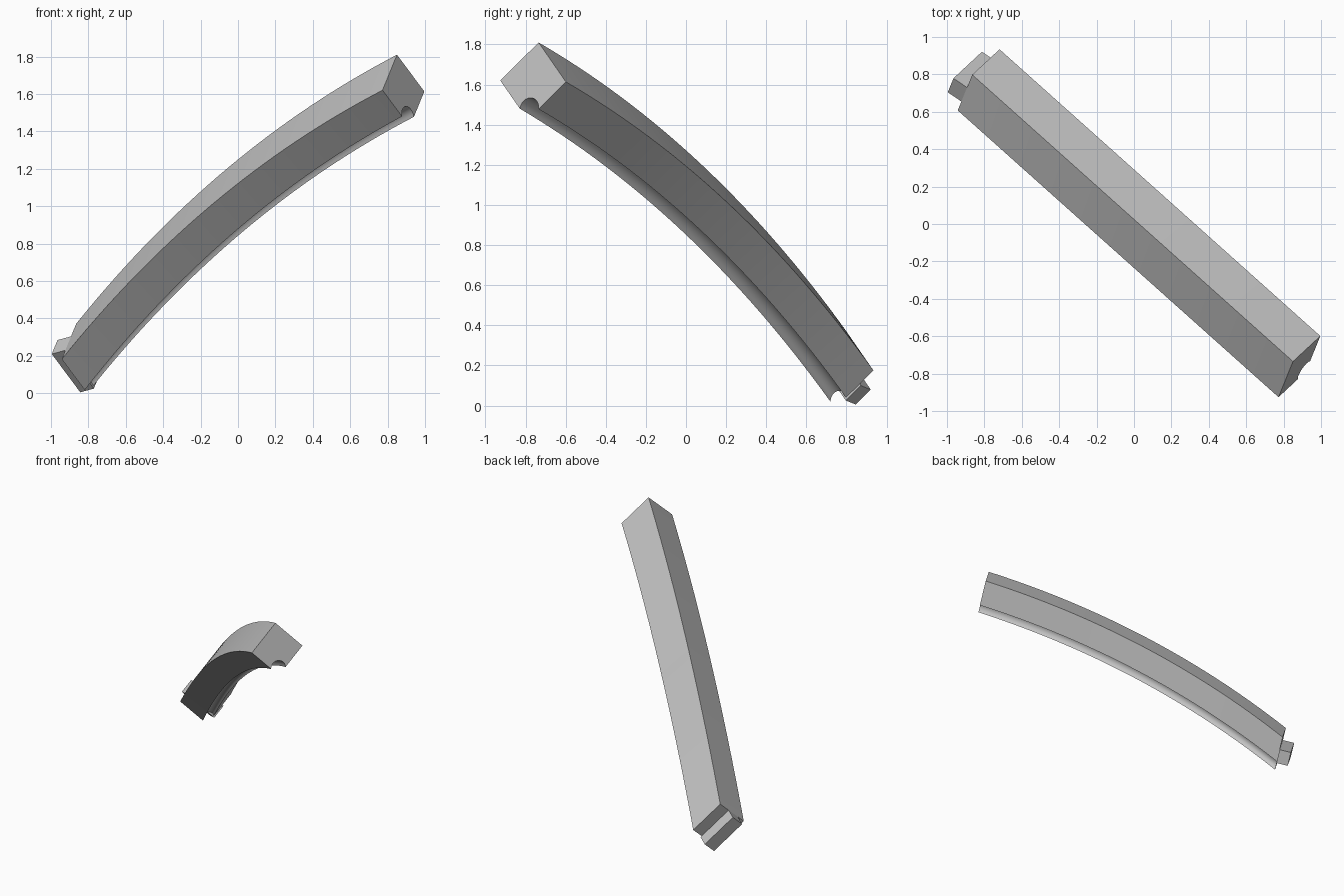
import bpy, bmesh, math
from mathutils import Vector

cube = bpy.data.objects.get("Cube")
if cube:
    bpy.data.objects.remove(cube, do_unlink=True)

grey = bpy.data.materials.new("plain_grey")
grey.use_nodes = True
GREY = (0.54, 0.54, 0.54, 1)
grey.diffuse_color = GREY
grey.node_tree.nodes["Principled BSDF"].inputs["Base Color"].default_value = GREY

# Section axes and the two ends of the top edge
U = Vector((0.518, 0.482, -0.696)).normalized()
V = Vector((-0.28, -0.685, -0.672)).normalized()
V = (V - U * V.dot(U)).normalized()
N = U.cross(V)
LOW = Vector((-0.865, 0.798, 0.372))
HIGH = Vector((0.85, -0.735, 1.81))
SIDE, SAG, STEPS, ARC = 0.28, 0.13, 32, 12


def path(t):
    """Gentle upward bow between the two ends."""
    chord = HIGH - LOW
    d = chord.normalized()
    up = (Vector((0, 0, 1)) - d * d.z).normalized()
    return LOW + chord * t + up * (4 * SAG * t * (1 - t))


def section(t):
    """Square section with a round groove replacing one corner."""
    a = Vector((SIDE, 0.2))
    b = Vector((0.235 - 0.035 * t, SIDE))
    mid, half = (a + b) / 2, (a - b) / 2
    inward = Vector((-half.y, half.x)).normalized()
    if inward.x > 0:
        inward = -inward
    pts = [Vector((0, 0)), Vector((SIDE, 0))]
    for i in range(ARC + 1):
        ang = math.pi * i / ARC
        pts.append(mid + half * math.cos(ang) + inward * half.length * math.sin(ang))
    pts.append(Vector((0, SIDE)))
    return pts


def loft(name, rings):
    """Skin a list of closed rings and cap both ends."""
    bm = bmesh.new()
    loops = [[bm.verts.new(p) for p in ring] for ring in rings]
    for r0, r1 in zip(loops, loops[1:]):
        for i in range(len(r0)):
            j = (i + 1) % len(r0)
            bm.faces.new((r0[i], r0[j], r1[j], r1[i]))
    caps = [bm.faces.new(loops[0]), bm.faces.new(loops[-1])]
    bmesh.ops.recalc_face_normals(bm, faces=bm.faces)
    bmesh.ops.triangulate(bm, faces=caps)
    mesh = bpy.data.meshes.new(name)
    bm.to_mesh(mesh)
    bm.free()
    mesh.materials.append(grey)
    obj = bpy.data.objects.new(name, mesh)
    bpy.context.collection.objects.link(obj)
    bpy.ops.object.select_all(action='DESELECT')
    obj.select_set(True)
    bpy.context.view_layer.objects.active = obj
    bpy.ops.object.shade_smooth_by_angle(angle=math.radians(30))
    return obj


# Curved beam
loft("curved_beam", [[path(k / STEPS) + U * p.x + V * p.y for p in section(k / STEPS)]
                     for k in range(STEPS + 1)])

# Tenon on the lower end
corners = [(0, 0.1), (0.292, 0.1), (0.292, 0.21), (0, 0.21)]
loft("end_tenon", [[LOW + U * u + V * v + N * n for u, v in corners]
                   for n in (0, 0.09)])
